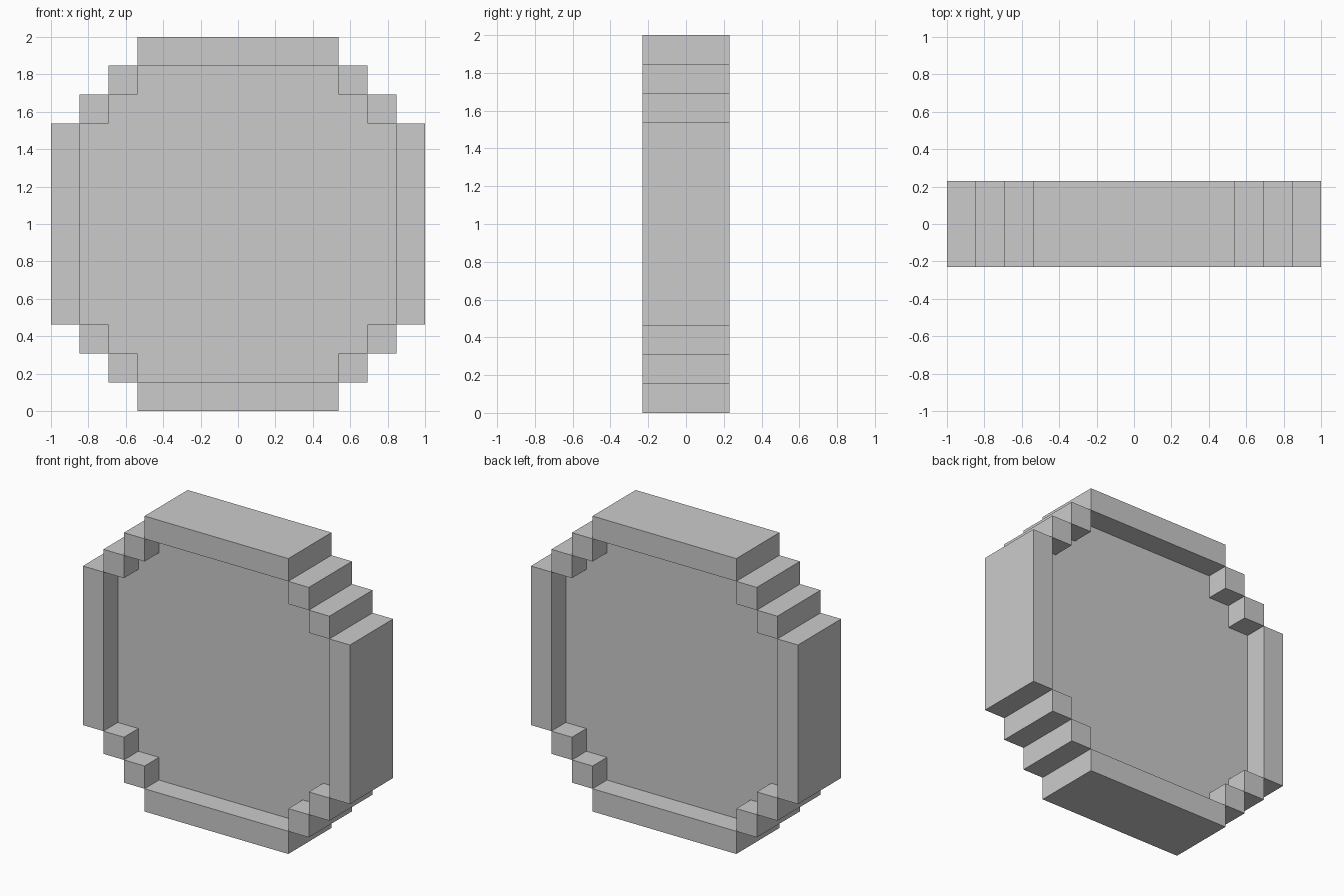
import bpy, bmesh

if "Cube" in bpy.data.objects:
    bpy.data.objects.remove(bpy.data.objects["Cube"])

U = 2 / 13          # one grid cell of the 13-cell disc
RIM_Y = 1.5 * U     # half depth of the rim
PANEL_Y = 0.5 * U   # half depth of the recessed panel


def finish(name, bm):
    bmesh.ops.recalc_face_normals(bm, faces=bm.faces)
    mesh = bpy.data.meshes.new(name)
    bm.to_mesh(mesh)
    bm.free()
    obj = bpy.data.objects.new(name, mesh)
    bpy.context.collection.objects.link(obj)
    return obj


def block(bm, x0, x1, z0, z1, half_depth):
    """Box given in cells measured from the disc centre."""
    verts = bmesh.ops.create_cube(bm, size=1)["verts"]
    for v in verts:
        v.co = ((x0 if v.co.x < 0 else x1) * U,
                half_depth * (-1 if v.co.y < 0 else 1),
                (z0 if v.co.z < 0 else z1) * U + 1)


# Rim: four long bars and two single-cell steps in every corner
rim = bmesh.new()
for s in (-1, 1):
    a, b = sorted((5.5 * s, 6.5 * s))
    block(rim, a, b, -3.5, 3.5, RIM_Y)
    block(rim, -3.5, 3.5, a, b, RIM_Y)
    for t in (-1, 1):
        for x, z in ((5, 4), (4, 5)):
            block(rim, s * x - .5, s * x + .5, t * z - .5, t * z + .5, RIM_Y)
finish("rim", rim)

# Recessed panel: stepped outline mirrored from one quarter, then extruded
quarter = [(5.5, 3.5), (4.5, 3.5), (4.5, 4.5), (3.5, 4.5), (3.5, 5.5)]
half = quarter + [(-x, z) for x, z in reversed(quarter)]
outline = half + [(x, -z) for x, z in reversed(half)]
panel = bmesh.new()
face = panel.faces.new([panel.verts.new((x * U, -PANEL_Y, z * U + 1)) for x, z in outline])
out = bmesh.ops.extrude_face_region(panel, geom=[face], use_keep_orig=True)["geom"]
bmesh.ops.translate(panel, vec=(0, 2 * PANEL_Y, 0),
                    verts=[g for g in out if isinstance(g, bmesh.types.BMVert)])
finish("recessed_panel", panel)
